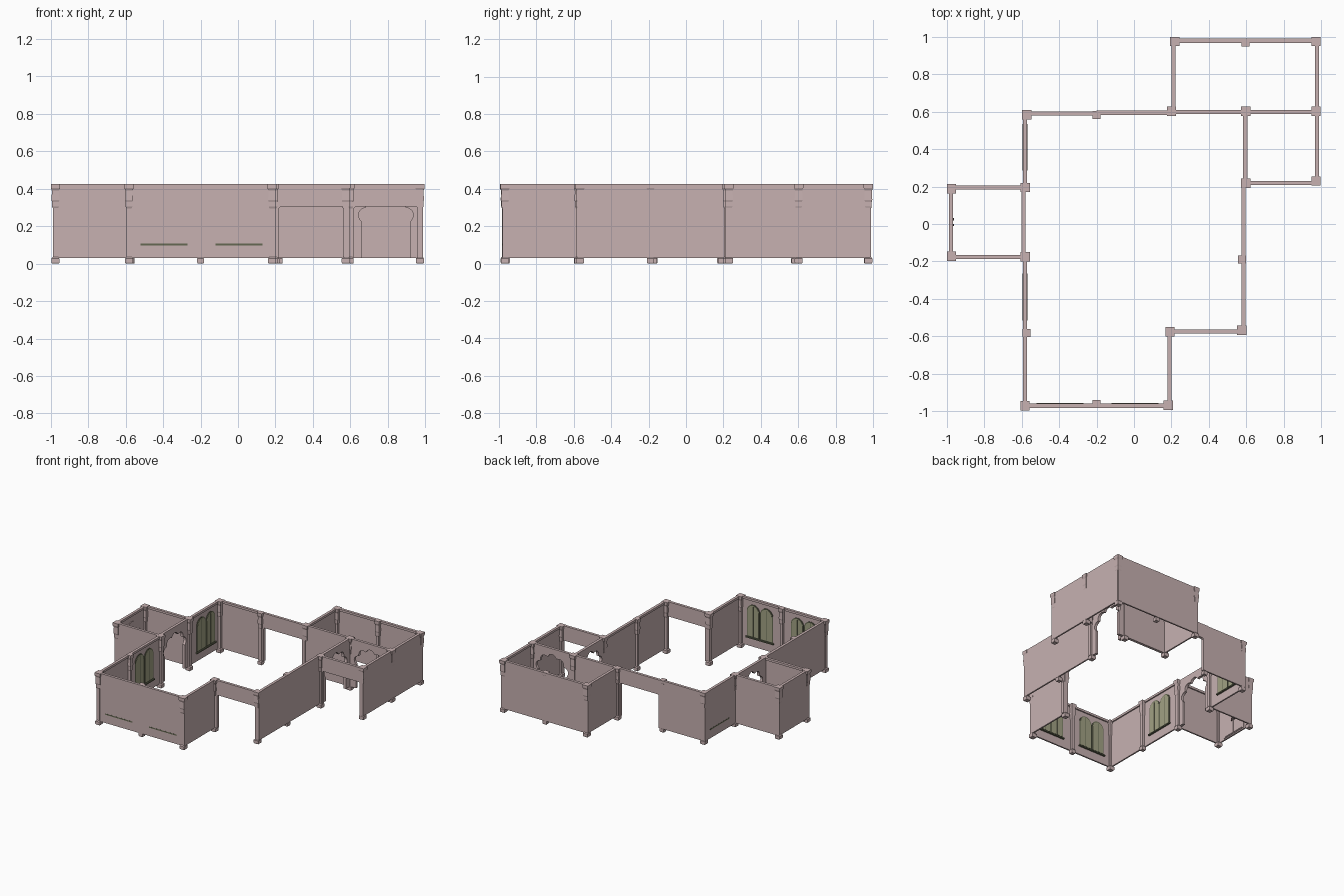
import bpy, bmesh, math
from mathutils import Vector

cube = bpy.data.objects.get("Cube")
if cube:
    bpy.data.objects.remove(cube, do_unlink=True)


def material(name, rgb):
    m = bpy.data.materials.new(name)
    m.use_nodes = True
    m.diffuse_color = (*rgb, 1)
    m.node_tree.nodes["Principled BSDF"].inputs["Base Color"].default_value = (*rgb, 1)
    return m


plaster = material("dusty pink plaster", (0.57, 0.44, 0.44))
glass = material("pale olive glass", (0.36, 0.36, 0.23))
olive = material("dark olive frame", (0.13, 0.14, 0.085))
iron = material("dark brown iron", (0.05, 0.03, 0.03))

BOTTOM, TOP = 0.03, 0.425
THIN, THICK = 0.012, 0.022


def finish(name, bm, mat):
    bmesh.ops.recalc_face_normals(bm, faces=bm.faces)
    me = bpy.data.meshes.new(name)
    bm.to_mesh(me)
    bm.free()
    me.materials.append(mat)
    ob = bpy.data.objects.new(name, me)
    bpy.context.scene.collection.objects.link(ob)
    return ob


def prism(name, outline, a, b, near, far, mat):
    """Extrude an (along, height) outline on the line a-b; depth grows to the left."""
    a, b = Vector(a), Vector(b)
    d = (b - a).normalized()
    n = Vector((-d.y, d.x))
    bm = bmesh.new()
    rings = []
    for depth in (near, far):
        ring = []
        for s, z in outline:
            p = a + d * s + n * depth
            ring.append(bm.verts.new((p.x, p.y, z)))
        rings.append(ring)
        bm.faces.new(ring)
    k = len(outline)
    for i in range(k):
        j = (i + 1) % k
        bm.faces.new((rings[0][i], rings[0][j], rings[1][j], rings[1][i]))
    return finish(name, bm, mat)


def rect(s0, s1, z0, z1):
    return [(s0, z0), (s1, z0), (s1, z1), (s0, z1)]


def doorway(length):
    """Notch with small chamfered top corners."""
    l, r, h, c = 0.025, length - 0.025, 0.305, 0.008
    return [(l, BOTTOM), (l, h - c), (l + c, h), (r - c, h), (r, h - c), (r, BOTTOM)]


def scalloped(length):
    """Notch with a five-lobed arch."""
    mid, spring = length / 2, 0.225
    pts = [(mid - 0.13, BOTTOM)]
    for i in range(41):
        t = math.pi * (1 - i / 40)
        r = 0.13 + 0.022 * abs(math.sin(5 * t))
        pts.append((mid + r * math.cos(t), spring + r * math.sin(t)))
    return pts + [(mid + 0.13, BOTTOM)]


def wall(name, a, b, notch=None, depth=THIN):
    length = (Vector(b) - Vector(a)).length
    outline = [(0, BOTTOM)] + (notch(length) if notch else [])
    outline += [(length, BOTTOM), (length, TOP - 0.005), (0, TOP - 0.005)]
    prism(name, outline, a, b, 0, depth, plaster)
    prism(name + "_cornice", rect(0, length, TOP - 0.018, TOP), a, b, 0, THICK, plaster)


def lancet(mid, width, z0, z1):
    """Round-headed window outline."""
    r = width / 2
    pts = [(mid - r, z0), (mid + r, z0)]
    for i in range(13):
        t = math.pi * i / 12
        pts.append((mid + r * math.cos(t), z1 - r + r * math.sin(t)))
    return pts


def window(name, a, b, mid):
    for side, off in (("left", -0.06), ("right", 0.06)):
        m = mid + off
        prism(f"{name}_{side}_frame", lancet(m, 0.116, 0.1, 0.375), a, b, THIN, THIN + 0.004, olive)
        prism(f"{name}_{side}_pane", lancet(m, 0.1, 0.115, 0.367), a, b, THIN, THIN + 0.006, glass)
        prism(f"{name}_{side}_bar", rect(m - 0.002, m + 0.002, 0.115, 0.36), a, b, THIN, THIN + 0.008, olive)
    prism(name + "_sill", rect(mid - 0.125, mid + 0.125, 0.098, 0.108), a, b, -0.001, THIN + 0.014, olive)


def pillar(name, x, y, size=1.0):
    """Square column with plinth, bracket collar and capital."""
    profile = [(0.018, 0), (0.021, 0.006), (0.021, 0.028), (0.014, 0.036), (0.014, 0.295),
               (0.018, 0.305), (0.018, 0.33), (0.021, 0.34), (0.019, 0.39),
               (0.025, 0.405), (0.025, TOP + 0.001)]
    bm = bmesh.new()
    rings = []
    for h, z in profile:
        h *= size
        rings.append([bm.verts.new((x + i * h, y + j * h, z))
                      for i, j in ((-1, -1), (1, -1), (1, 1), (-1, 1))])
    for lo, hi in zip(rings, rings[1:]):
        for i in range(4):
            j = (i + 1) % 4
            bm.faces.new((lo[i], lo[j], hi[j], hi[i]))
    bm.faces.new(rings[0])
    bm.faces.new(rings[-1])
    finish(name, bm, plaster)


# Outer walls, counterclockwise so the inside lies to the left
front = ((-0.59, -0.982), (0.195, -0.982))
west_front = ((-0.594, -0.18), (-0.594, -0.98))
west_back = ((-0.594, 0.6), (-0.594, 0.19))
alcove_end = ((-0.988, 0.205), (-0.988, -0.188))
wall("front_wall", *front)
wall("front_return_wall", (0.2, -0.98), (0.2, -0.575))
wall("front_doorway_wall", (0.195, -0.585), (0.59, -0.585), doorway, THICK)
wall("east_wall", (0.596, -0.58), (0.596, 0.22))
wall("porch_doorway_wall", (0.595, 0.208), (0.985, 0.208), doorway, THICK)
wall("back_room_east_wall", (0.988, 0.21), (0.988, 0.985))
wall("back_room_back_wall", (0.985, 0.99), (0.205, 0.99))
wall("back_room_west_wall", (0.2, 0.985), (0.2, 0.605))
wall("back_doorway_wall", (0.2, 0.605), (-0.2, 0.605), doorway, THICK)
wall("back_wall", (-0.2, 0.602), (-0.59, 0.602))
wall("west_back_wall", *west_back)
wall("alcove_back_wall", (-0.585, 0.206), (-0.985, 0.206))
wall("alcove_end_wall", *alcove_end)
wall("alcove_front_wall", (-0.985, -0.188), (-0.585, -0.188))
wall("west_front_wall", *west_front)

# Inner walls
wall("alcove_arch_wall", (-0.602, 0.2), (-0.602, -0.18), scalloped, THICK)
wall("porch_arch_wall", (0.605, 0.21), (0.605, 0.6), scalloped, THICK)
wall("porch_back_arch_wall", (0.98, 0.61), (0.6, 0.61), scalloped, THICK)
wall("back_room_inner_wall", (0.6, 0.61), (0.2, 0.61), None, THICK)

# Columns at the corners and slimmer ones along the walls
corners = [(-0.582, -0.97), (0.182, -0.968), (0.192, -0.575), (0.575, -0.567),
           (0.597, 0.218), (0.972, 0.23), (0.972, 0.602), (0.972, 0.975),
           (0.218, 0.975), (0.2, 0.602), (0.597, 0.602), (-0.573, 0.583),
           (-0.58, 0.195), (-0.975, 0.188), (-0.975, -0.173), (-0.58, -0.175)]
for i, (x, y) in enumerate(corners):
    pillar(f"corner_column_{i + 1}", x, y)
for i, (x, y) in enumerate([(-0.2, -0.96), (-0.2, 0.583), (0.578, -0.19),
                            (-0.574, -0.582), (0.595, 0.97)]):
    pillar(f"wall_column_{i + 1}", x, y, 0.85)

# Paired windows on the inner faces
window("front_window_a", *front, 0.195)
window("front_window_b", *front, 0.595)
window("west_window_front", *west_front, 0.21)
window("west_window_back", *west_back, 0.19)

# Blind door in the alcove
prism("blind_door_frame", lancet(0.195, 0.23, 0.04, 0.36), *alcove_end, THIN, THIN + 0.005, plaster)
for side in (-1, 1):
    mid = 0.195 + side * 0.052
    prism("blind_door_leaf", rect(mid - 0.048, mid + 0.048, 0.045, 0.27), *alcove_end,
          THIN, THIN + 0.009, plaster)
    grip = 0.195 + side * 0.015
    prism("blind_door_handle", rect(grip - 0.006, grip + 0.006, 0.15, 0.175), *alcove_end,
          THIN, THIN + 0.014, iron)
